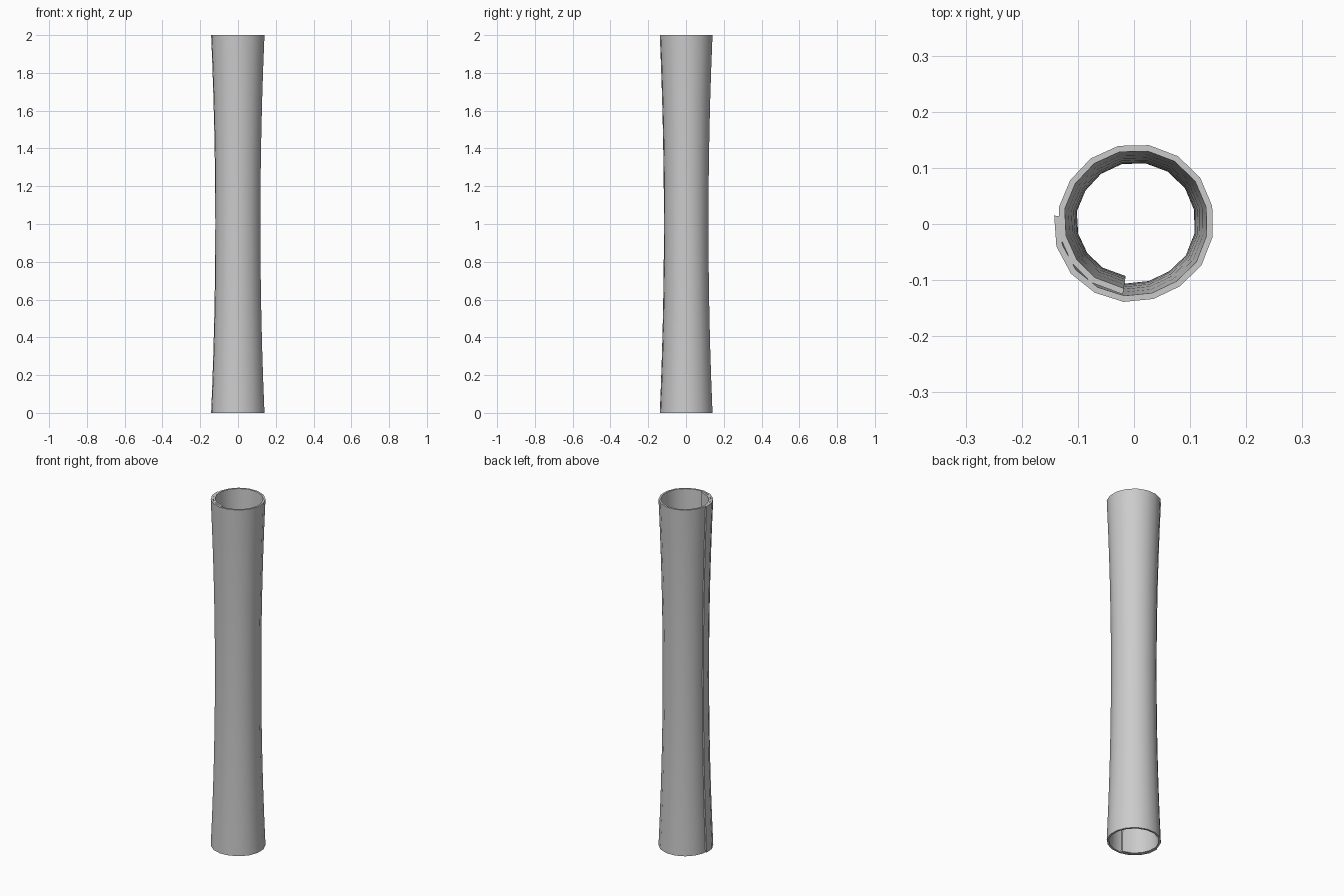
import bpy, bmesh, math

if "Cube" in bpy.data.objects:
    bpy.data.objects.remove(bpy.data.objects["Cube"])

HEIGHT, ROWS = 2.0, 12
THICK = 0.011
PINCH = 0.022          # inward bow at mid height
STEP = 22.1

# outer radius at each corner of the rolled sheet, outer end to inner end
radii = [.143, .144, .143, .141, .140, .138, .138, .141, .142, .143, .144,
         .144, .143, .142, .140, .138, .1373, .134, .131, .129, .127]
angles = [math.radians(174 + STEP * k) for k in range(len(radii))]
angles[-1] = math.radians(621)


def section(bm, z):
    """Closed spiral cross-section of the sheet at height z."""
    t = z - HEIGHT / 2
    bow = PINCH * (1 - t * t)
    outer = [(r - bow, a) for r, a in zip(radii, angles)]
    inner = [(r - THICK, a) for r, a in reversed(outer)]
    return [bm.verts.new((r * math.cos(a), r * math.sin(a), z))
            for r, a in outer + inner]


bm = bmesh.new()
rows = [section(bm, HEIGHT * i / ROWS) for i in range(ROWS + 1)]
n = len(rows[0])

# sheet walls, including both long edges
for a, b in zip(rows, rows[1:]):
    for j in range(n):
        k = (j + 1) % n
        bm.faces.new((a[j], a[k], b[k], b[j]))

# top and bottom rims
for row in (rows[0], rows[-1]):
    for j in range(n // 2 - 1):
        bm.faces.new((row[j], row[j + 1], row[n - 2 - j], row[n - 1 - j]))

bmesh.ops.recalc_face_normals(bm, faces=bm.faces)
mesh = bpy.data.meshes.new("rolled_sheet")
bm.to_mesh(mesh)
bm.free()

sheet = bpy.data.objects.new("rolled_sheet", mesh)
bpy.context.collection.objects.link(sheet)
bpy.context.view_layer.objects.active = sheet
sheet.select_set(True)
bpy.ops.object.shade_smooth_by_angle(angle=math.radians(35))
